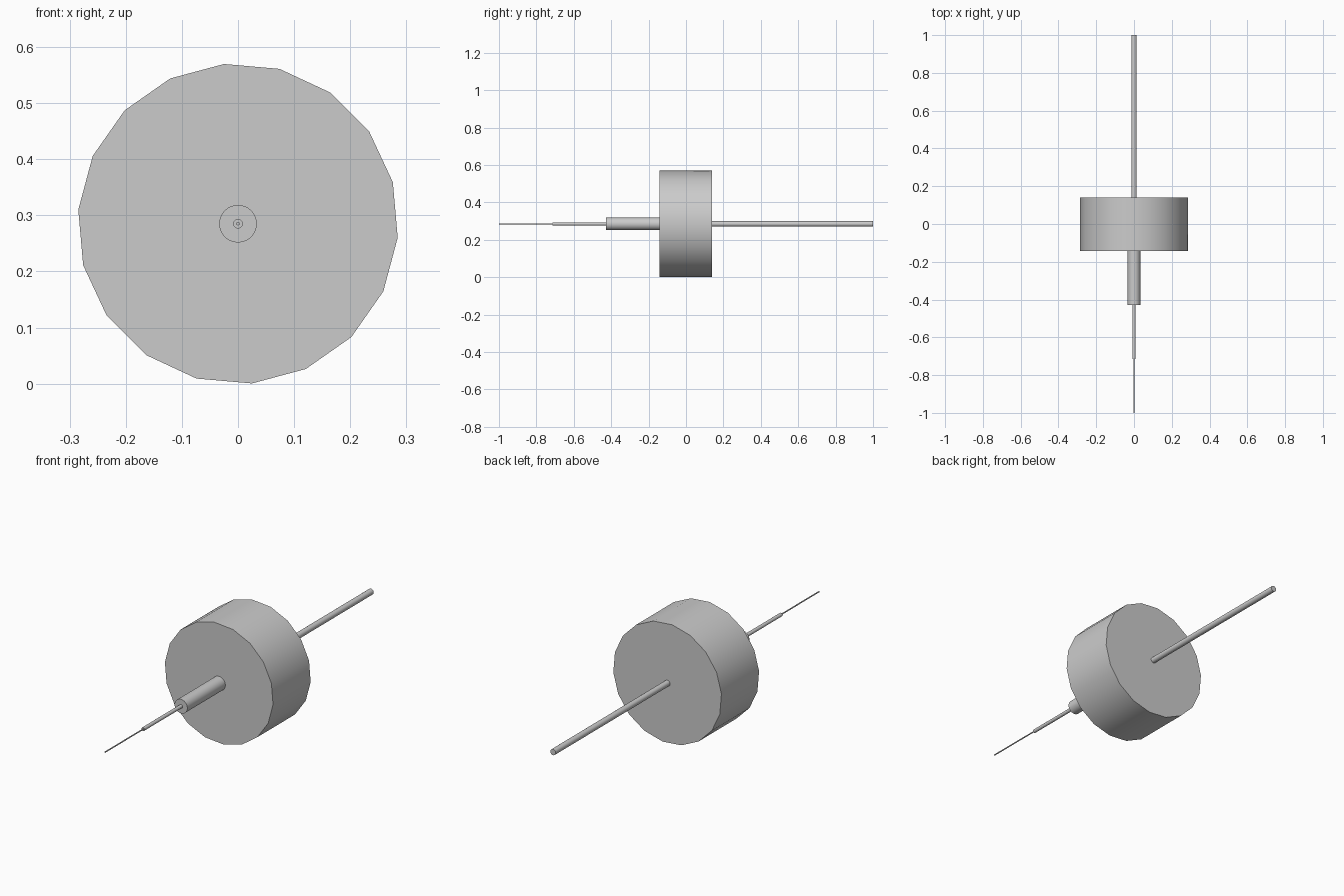
import bpy
import bmesh
from math import cos, sin, radians, tau

cube = bpy.data.objects.get("Cube")
if cube:
    bpy.data.objects.remove(cube, do_unlink=True)

AXIS_Z = 0.285

grey = bpy.data.materials.new("light grey")
grey.use_nodes = True
colour = (0.6, 0.6, 0.6, 1)
grey.diffuse_color = colour
grey.node_tree.nodes["Principled BSDF"].inputs["Base Color"].default_value = colour


def rod(name, radius, y_front, y_back, sides, turn=0):
    """Closed cylinder along y, centred on the shared axis."""
    bm = bmesh.new()
    ring = []
    for i in range(sides):
        a = radians(turn) + tau * i / sides
        ring.append(bm.verts.new((radius * cos(a), y_front, AXIS_Z + radius * sin(a))))
    cap = bm.faces.new(ring)
    back = bmesh.ops.extrude_face_region(bm, geom=[cap], use_keep_orig=True)["geom"]
    moved = [v for v in back if isinstance(v, bmesh.types.BMVert)]
    bmesh.ops.translate(bm, verts=moved, vec=(0, y_back - y_front, 0))
    bmesh.ops.recalc_face_normals(bm, faces=bm.faces[:])
    mesh = bpy.data.meshes.new(name)
    bm.to_mesh(mesh)
    bm.free()
    mesh.materials.append(grey)
    obj = bpy.data.objects.new(name, mesh)
    bpy.context.collection.objects.link(obj)
    # Round side, crisp cap rims
    bpy.ops.object.select_all(action="DESELECT")
    obj.select_set(True)
    bpy.context.view_layer.objects.active = obj
    bpy.ops.object.shade_smooth_by_angle(angle=radians(30))


# Drum with a slightly turned eighteen-sided outline
rod("drum", 0.2857, -0.143, 0.14, 18, turn=15)
# Stepped spindle at the front
rod("front_collar", 0.0335, -0.4286, -0.143, 32)
rod("front_pin", 0.0085, -0.7143, -0.4286, 24)
rod("front_needle", 0.003, -1.0, -0.7143, 16)
# Long shaft at the back
rod("rear_shaft", 0.0143, 0.14, 1.0, 24)
